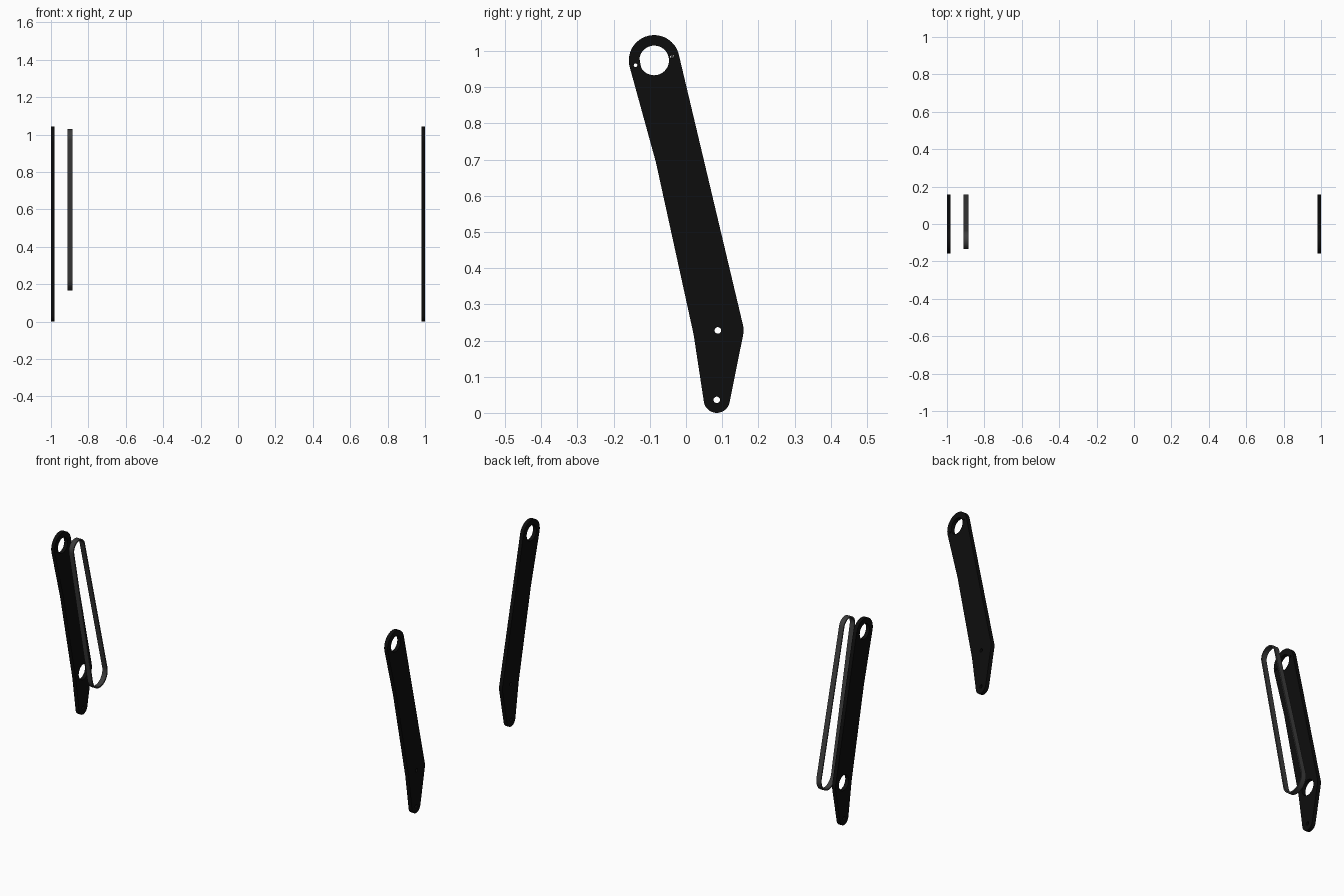
import bpy
from math import radians, cos, sin
from mathutils import Matrix

if "Cube" in bpy.data.objects:
    bpy.data.objects.remove(bpy.data.objects["Cube"])

TO_SIDE = Matrix(((0, 0, 1, 0), (1, 0, 0, 0), (0, 1, 0, 0), (0, 0, 0, 1)))


def material(name, value):
    m = bpy.data.materials.new(name)
    m.diffuse_color = (value, value, value, 1)
    m.use_nodes = True
    m.node_tree.nodes["Principled BSDF"].inputs["Base Color"].default_value = m.diffuse_color
    return m


def arc(c, r, a0, a1, n=32):
    return [(c[0] + r * cos(radians(a0 + (a1 - a0) * i / n)),
             c[1] + r * sin(radians(a0 + (a1 - a0) * i / n))) for i in range(n + 1)]


def hole(c, r, n=32):
    return arc(c, r, 0, 360, n)[:-1]


def extruded(name, loops, x, width, mat):
    # Fill a (y, z) outline with holes and extrude it along x
    cu = bpy.data.curves.new(name, 'CURVE')
    cu.dimensions = '2D'
    cu.fill_mode = 'BOTH'
    cu.extrude = width / 2
    for pts in loops:
        sp = cu.splines.new('POLY')
        sp.points.add(len(pts) - 1)
        for p, co in zip(sp.points, pts):
            p.co = (co[0], co[1], 0, 1)
        sp.use_cyclic_u = True
    ob = bpy.data.objects.new(name, cu)
    bpy.context.collection.objects.link(ob)
    bpy.ops.object.select_all(action='DESELECT')
    ob.select_set(True)
    bpy.context.view_layer.objects.active = ob
    bpy.ops.object.convert(target='MESH')
    ob = bpy.context.view_layer.objects.active
    ob.data.transform(Matrix.Translation((x, 0, 0)) @ TO_SIDE)
    ob.data.materials.clear()
    ob.data.materials.append(mat)
    bpy.ops.object.shade_smooth_by_angle(angle=radians(30))
    return ob


black = material("black_plate", 0.004)
rubber = material("dark_rubber", 0.045)

TOP, PIVOT, FOOT = (-0.088, 0.974), (0.088, 0.228), (0.085, 0.036)

# Side plates: same outline, the left one has a large lower bore
outline = (arc(TOP, 0.07, 13, 196) + [(-0.083, 0.692), (0.021, 0.217)]
           + arc(FOOT, 0.036, 189, 348, 20) + arc(PIVOT, 0.071, -12, 13, 8))
for name, x, bore in (("right_arm_plate", 0.99, 0.009), ("left_arm_plate", -0.99, 0.041)):
    extruded(name, [outline, hole(TOP, 0.041, 48), hole((-0.1395, 0.961), 0.005, 16),
                    hole((-0.0387, 0.985), 0.005, 16), hole(PIVOT, bore),
                    hole(FOOT, 0.009, 20)], x, 0.02, black)


# Drive belt running around the two pulley centres
def belt_loop(inset):
    return (arc((-0.085, 0.979), 0.05 - inset, 14.5, 192)
            + arc((0.09, 0.234), 0.067 - inset, 192, 374.5))


extruded("drive_belt", [belt_loop(0), belt_loop(0.007)], -0.898, 0.027, rubber)
